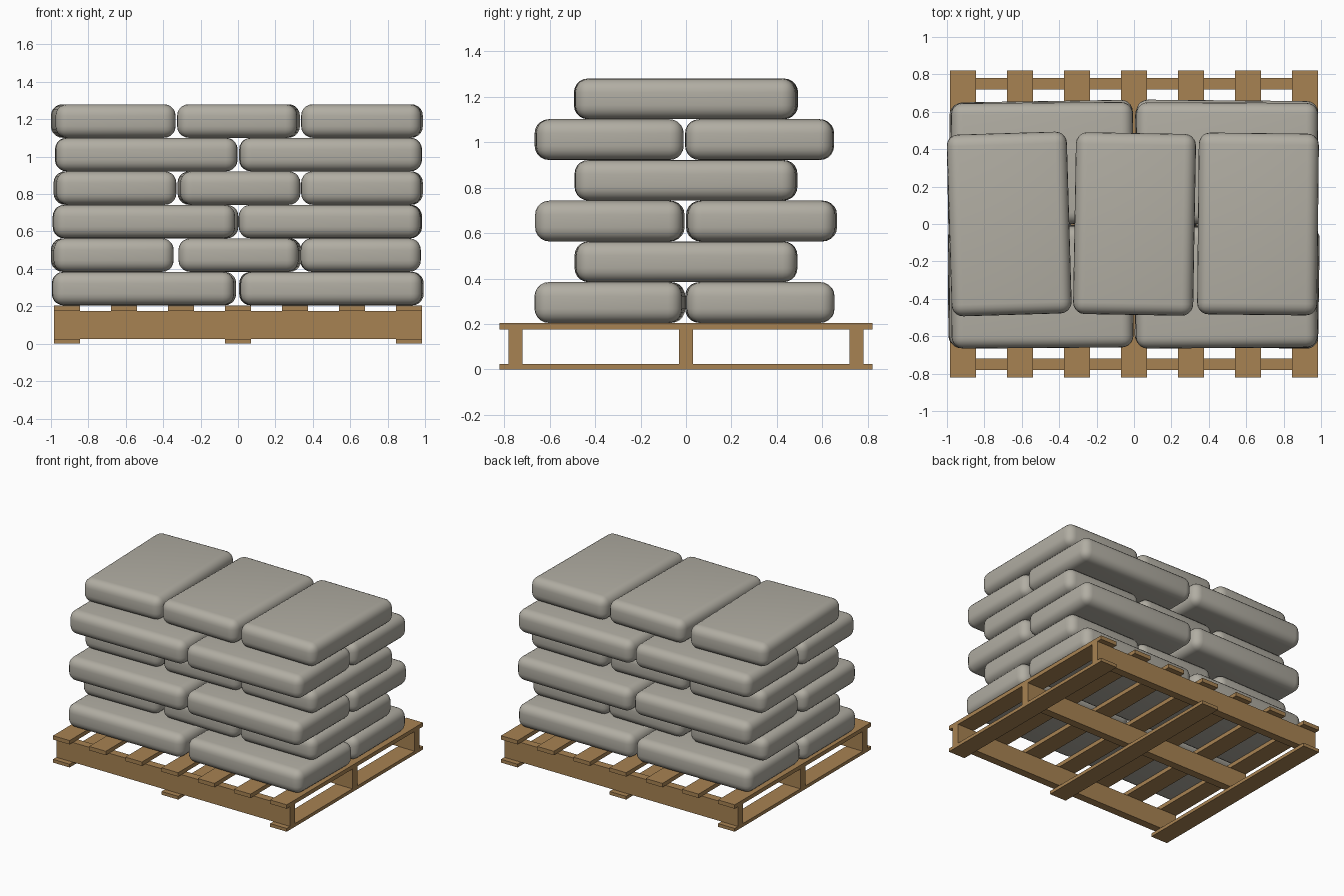
import bpy, math

if "Cube" in bpy.data.objects:
    bpy.data.objects.remove(bpy.data.objects["Cube"])


def material(name, rgb):
    m = bpy.data.materials.new(name)
    m.diffuse_color = (*rgb, 1)
    m.use_nodes = True
    m.node_tree.nodes["Principled BSDF"].inputs["Base Color"].default_value = m.diffuse_color
    return m


wood = material("pallet wood", (0.39, 0.225, 0.085))
sack = material("sack grey", (0.44, 0.42, 0.365))


def box(name, loc, size, mat, rot=0):
    bpy.ops.mesh.primitive_cube_add(size=1, location=loc, rotation=(0, 0, math.radians(rot)))
    o = bpy.context.object
    o.name = name
    o.scale = size
    bpy.ops.object.transform_apply(location=False, rotation=False, scale=True)
    o.data.materials.append(mat)
    return o


# Pallet: top slats, stringers, bottom boards
for i in range(7):
    box("top_slat", ((i - 3) * 0.305, 0, 0.19), (0.14, 1.64, 0.03), wood)
for y in (-0.75, 0, 0.75):
    box("stringer", (0, y, 0.1), (1.97, 0.06, 0.15), wood)
for x in (-0.915, 0, 0.915):
    box("bottom_board", (x, 0, 0.0125), (0.14, 1.64, 0.025), wood)


# Sacks: soft rounded blocks, slightly turned
def bag(layer, x, y, w, d, rot):
    z = 0.205 + 0.1792 * (layer + 0.5)
    o = box("cement_bag", (x, y, z), (w, d, 0.1792), sack, rot)
    b = o.modifiers.new("round", "BEVEL")
    b.width = 0.062
    b.segments = 5
    bpy.ops.object.modifier_apply(modifier=b.name)
    bpy.ops.object.shade_smooth_by_angle(angle=math.radians(40))


# Layers of four: (x, y, turn)
fours = {
    0: [(-0.508, -0.332, 0.3), (0.503, -0.335, -0.9), (-0.498, 0.325, 0.5), (0.494, 0.325, 0.4)],
    2: [(-0.503, -0.336, 0.4), (0.492, -0.335, -0.5), (-0.488, 0.332, 0.9), (0.496, 0.336, -0.5)],
    4: [(-0.491, -0.338, 0.4), (0.494, -0.338, 0.4), (-0.490, 0.324, 0.4), (0.497, 0.324, -0.2)],
}
# Layers of three: (x, turn)
threes = {
    1: [(-0.672, 1.0), (0.010, -1.0), (0.655, 0.2)],
    3: [(-0.658, 1.0), (0.005, 1.0), (0.663, -0.6)],
    5: [(-0.667, 1.7), (0.003, -1.0), (0.663, -0.6)],
}
for layer, bags in fours.items():
    for x, y, r in bags:
        bag(layer, x, y, 0.972, 0.65, r)
for layer, bags in threes.items():
    for x, r in bags:
        bag(layer, x, 0, 0.642, 0.972, r)
